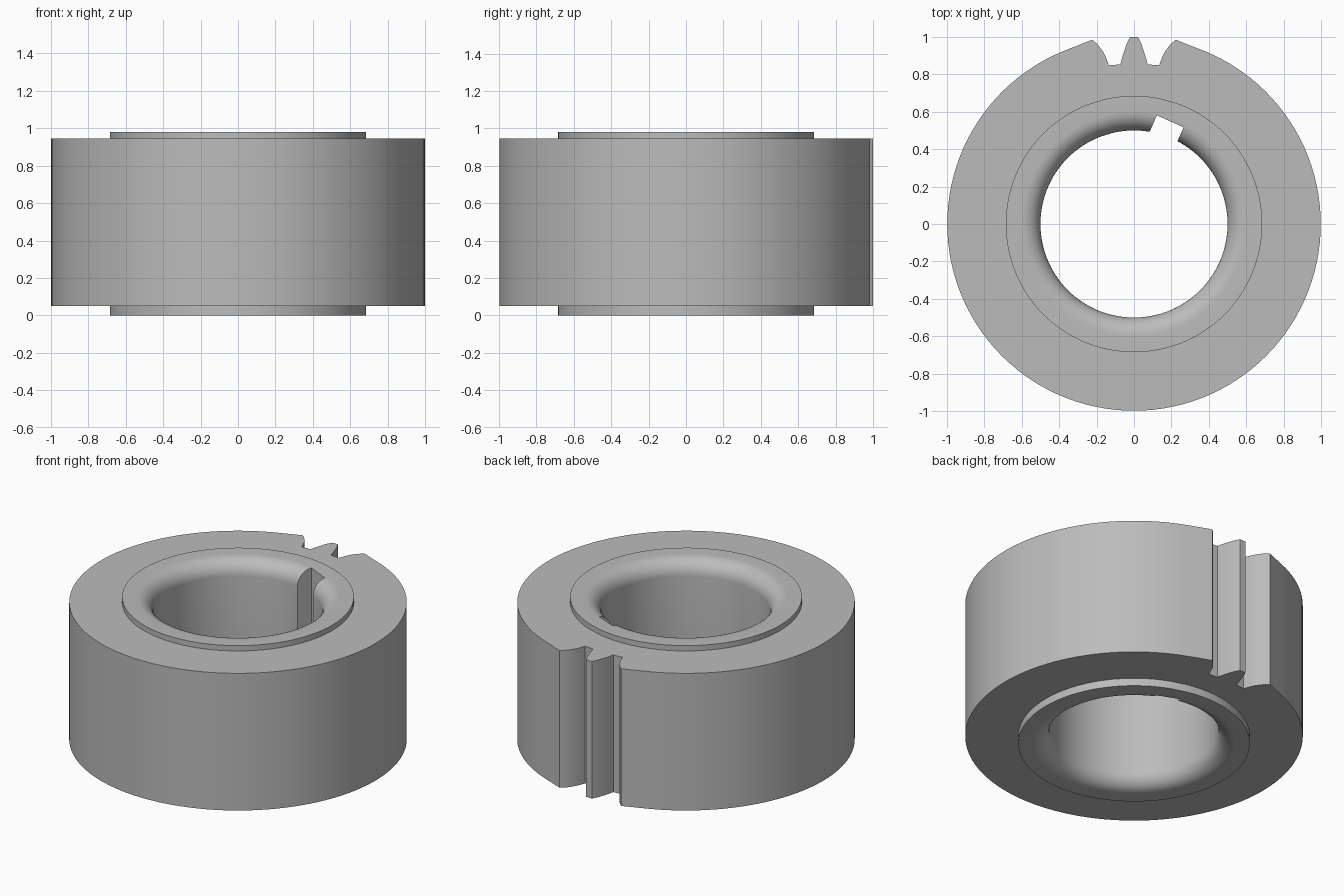
import bpy, bmesh, math

if "Cube" in bpy.data.objects:
    bpy.data.objects.remove(bpy.data.objects["Cube"])

BORE, FILLET, HUB = 0.5, 0.1, 0.685
Z_LOW, Z_HIGH, TOP = 0.05, 0.945, 0.98

steel = bpy.data.materials.new("grey_steel")
steel.diffuse_color = (0.5, 0.5, 0.5, 1)
steel.use_nodes = True
steel.node_tree.nodes["Principled BSDF"].inputs["Base Color"].default_value = steel.diffuse_color

# Outer outline as (angle from +y, radius): one tooth between two gaps, then a plain rim
half = [(0.02, 1.0), (0.039, 0.965), (0.054, 0.92), (0.066, 0.88), (0.073, 0.853),
        (0.134, 0.848), (0.15, 0.89), (0.167, 0.924), (0.192, 0.957), (0.222, 0.985)]
right = [(math.atan2(x, y), math.hypot(x, y)) for x, y in half]
start = math.radians(20.6)                      # short flat runs tangent into the rim
STEPS = 106
rim = [(start + (2 * math.pi - 2 * start) * i / STEPS, 0.998) for i in range(STEPS + 1)]
left = [(2 * math.pi - a, r) for a, r in reversed(right)]
outline = right + rim + left

# Cross-section through the ring: rounded bore edges, hub collars, wide body
arc = [math.radians(90 * i / 10) for i in range(11)]
low = [(BORE + FILLET * (1 - math.cos(t)), FILLET * (1 - math.sin(t))) for t in arc]
high = [(r, TOP - z) for r, z in reversed(low)]
section = (low + [(HUB, 0), (HUB, Z_LOW), (None, Z_LOW), (None, Z_HIGH),
                  (HUB, Z_HIGH), (HUB, TOP)] + high)

# Ring swept around the axis, with the outline setting the body radius
bm = bmesh.new()
loops = []
for a, radius in outline:
    loops.append([bm.verts.new(((r or radius) * math.sin(a), (r or radius) * math.cos(a), z))
                  for r, z in section])
n, m = len(loops), len(section)
for i in range(n):
    p, q = loops[i], loops[(i + 1) % n]
    for j in range(m):
        k = (j + 1) % m
        bm.faces.new((p[j], p[k], q[k], q[j]))
bmesh.ops.recalc_face_normals(bm, faces=bm.faces)
mesh = bpy.data.meshes.new("toothed_ring")
bm.to_mesh(mesh)
bm.free()
ring = bpy.data.objects.new("toothed_ring", mesh)
bpy.context.collection.objects.link(ring)
mesh.materials.append(steel)

# Keyway cutter, turned about the axis
tilt = math.radians(24)
u0, u1, v0, v1 = 0.36, 0.58, -0.124, 0.032
u, v = (u0 + u1) / 2, (v0 + v1) / 2
bpy.ops.mesh.primitive_cube_add(size=1, rotation=(0, 0, -tilt), location=(
    u * math.sin(tilt) + v * math.cos(tilt), u * math.cos(tilt) - v * math.sin(tilt), 0.5))
cutter = bpy.context.object
cutter.name = "keyway_cutter"
cutter.scale = (v1 - v0, u1 - u0, 2)
cutter.data.materials.append(steel)
bpy.context.view_layer.update()

# Cut the keyway and drop the cutter
cut = ring.modifiers.new("keyway", 'BOOLEAN')
cut.operation, cut.solver, cut.object = 'DIFFERENCE', 'EXACT', cutter
bpy.ops.object.select_all(action='DESELECT')
ring.select_set(True)
bpy.context.view_layer.objects.active = ring
bpy.ops.object.modifier_apply(modifier="keyway")
bpy.data.objects.remove(cutter)
bpy.ops.object.shade_smooth_by_angle(angle=math.radians(25))
